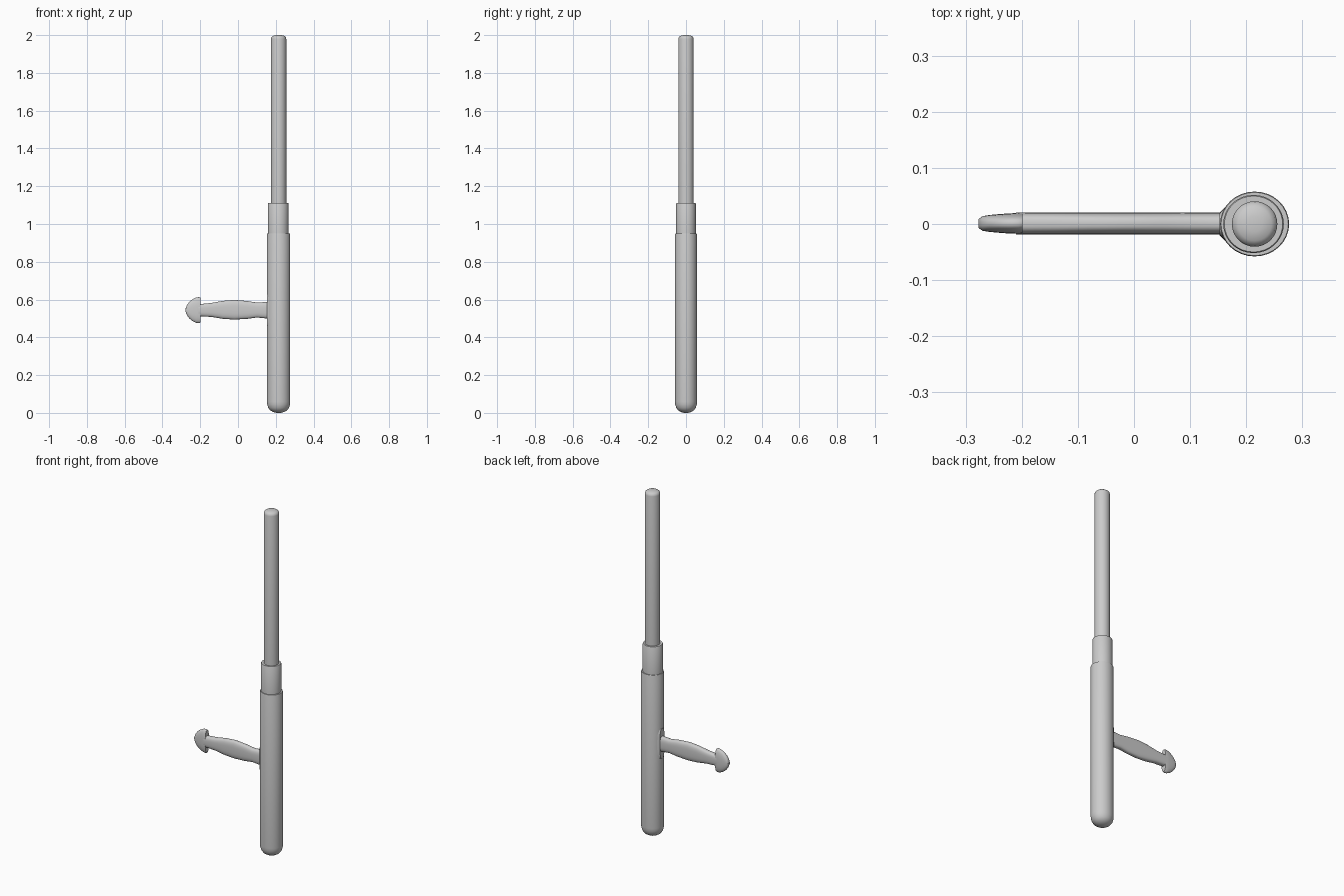
import bpy, bmesh, math

if "Cube" in bpy.data.objects:
    bpy.data.objects.remove(bpy.data.objects["Cube"])


def loft(name, rings, axis, n=32, power=2.0):
    """Skin a tube through rings of (position, centre a, centre b, half size a, half size b)."""
    bm = bmesh.new()
    loops = []
    for p, ca, cb, ra, rb in rings:
        loop = []
        for i in range(n):
            t = 2 * math.pi * i / n
            c, s = math.cos(t), math.sin(t)
            a = ca + ra * math.copysign(abs(c) ** (2 / power), c)
            b = cb + rb * math.copysign(abs(s) ** (2 / power), s)
            loop.append(bm.verts.new((a, b, p) if axis == 'Z' else (p, a, b)))
        loops.append(loop)
    for lo, hi in zip(loops, loops[1:]):
        for i in range(n):
            j = (i + 1) % n
            bm.faces.new((lo[i], lo[j], hi[j], hi[i]))
    bm.faces.new(loops[0][::-1])
    bm.faces.new(loops[-1])
    bmesh.ops.recalc_face_normals(bm, faces=bm.faces)
    me = bpy.data.meshes.new(name)
    bm.to_mesh(me)
    bm.free()
    ob = bpy.data.objects.new(name, me)
    bpy.context.collection.objects.link(ob)
    bpy.ops.object.select_all(action='DESELECT')
    ob.select_set(True)
    bpy.context.view_layer.objects.active = ob
    bpy.ops.object.shade_smooth_by_angle(angle=math.radians(40))
    return ob


def turned(name, profile, squash=1.0, cx=0.215):
    return loft(name, [(z, cx, 0, r, r * squash) for r, z in profile], 'Z')


# Thick lower shaft with rounded foot
turned("lower_shaft", [(0.012, 0.0), (0.03, 0.005), (0.045, 0.014), (0.055, 0.027),
                       (0.0605, 0.045), (0.0615, 0.06), (0.0615, 0.945), (0.060, 0.95)], 0.94)

# Middle sleeve
turned("sleeve", [(0.054, 0.93), (0.054, 1.108), (0.052, 1.112)], 0.96, 0.213)

# Thin upper rod with softly domed end
turned("upper_rod", [(0.0405, 1.09), (0.0405, 1.98), (0.038, 1.99), (0.03, 1.996), (0.014, 2.0)])

# Flattened side grip, swelling in the middle: x, lower z, upper z
grip = [(0.18, 0.50, 0.59), (0.15, 0.50, 0.587), (0.10, 0.505, 0.584), (0.05, 0.498, 0.592),
        (-0.02, 0.494, 0.598), (-0.08, 0.498, 0.593), (-0.14, 0.508, 0.582), (-0.21, 0.512, 0.575)]
loft("side_grip", [(x, 0.001, (lo + hi) / 2, 0.0195, (hi - lo) / 2) for x, lo, hi in grip],
     'X', power=2.8)

# Flattened mushroom knob at the end of the grip
knob = [(-0.199, 0.066, 0.018), (-0.205, 0.069, 0.0185), (-0.222, 0.067, 0.018),
        (-0.242, 0.057, 0.0165), (-0.258, 0.044, 0.015), (-0.270, 0.027, 0.013),
        (-0.277, 0.009, 0.008)]
loft("grip_knob", [(x, 0.001, 0.544, hy, hz) for x, hz, hy in knob], 'X', power=2.4)

# Small mounting pad where the grip meets the shaft
loft("grip_mount", [(0.185, 0, 0.545, 0.036, 0.10), (0.163, 0, 0.545, 0.031, 0.095),
                    (0.1525, 0, 0.545, 0.020, 0.085)], 'X', power=4)
